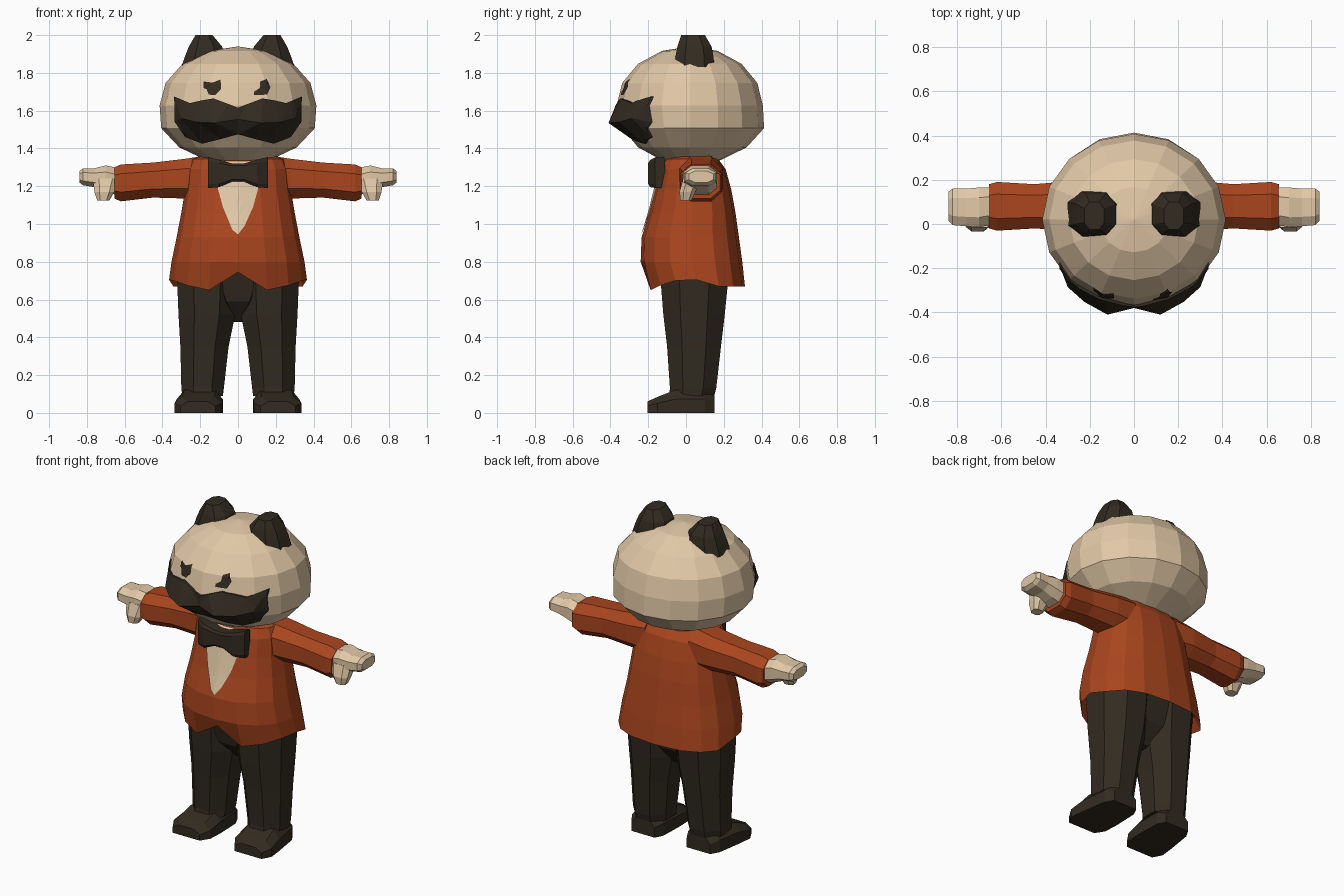
import bpy, bmesh, math
from mathutils import Vector
from mathutils.bvhtree import BVHTree

if "Cube" in bpy.data.objects:
    bpy.data.objects.remove(bpy.data.objects["Cube"])


def material(name, rgb):
    m = bpy.data.materials.new(name)
    m.diffuse_color = (*rgb, 1)
    m.use_nodes = True
    m.node_tree.nodes["Principled BSDF"].inputs["Base Color"].default_value = m.diffuse_color
    return m


CREAM = material("cream", (0.76, 0.58, 0.385))
RUST = material("rust_red", (0.40, 0.060, 0.013))
DARK = material("dark_brown", (0.032, 0.024, 0.015))


def finish(name, bm, mat, mirror=False):
    bmesh.ops.recalc_face_normals(bm, faces=bm.faces)
    me = bpy.data.meshes.new(name)
    bm.to_mesh(me)
    tree = BVHTree.FromBMesh(bm)
    bm.free()
    me.materials.append(mat)
    ob = bpy.data.objects.new(name, me)
    bpy.context.collection.objects.link(ob)
    if mirror:
        ob.modifiers.new("mirror", 'MIRROR').use_mirror_merge = False
    return tree


def loft(name, rings, mat, mirror=False):
    bm = bmesh.new()
    vs = [[bm.verts.new(p) for p in r] for r in rings]
    n = len(vs[0])
    for a, b in zip(vs, vs[1:]):
        for i in range(n):
            j = (i + 1) % n
            bm.faces.new((a[i], a[j], b[j], b[i]))
    bm.faces.new(vs[0])
    bm.faces.new(vs[-1])
    return finish(name, bm, mat, mirror)


def box_rings(axis, sections, cut=0.25):
    """Chamfered rectangles (position, u0, u1, v0, v1) stacked along an axis."""
    rings = []
    for t, u0, u1, v0, v1 in sections:
        cu, cv = (u1 - u0) * cut, (v1 - v0) * cut
        uv = [(u0 + cu, v0), (u1 - cu, v0), (u1, v0 + cv), (u1, v1 - cv),
              (u1 - cu, v1), (u0 + cu, v1), (u0, v1 - cv), (u0, v0 + cv)]
        rings.append([{'x': (t, u, v), 'y': (u, t, v), 'z': (u, v, t)}[axis] for u, v in uv])
    return rings


def front_y(tree, x, z):
    hit = tree.ray_cast(Vector((x, -2, z)), Vector((0, 1, 0)))[0]
    return hit.y if hit else 0.0


def plate(name, tree, outline, mat, lift=0.007):
    """Thin patch that follows the front of another part."""
    bm = bmesh.new()
    bm.faces.new([bm.verts.new((x, 0, z)) for x, z in outline])
    bmesh.ops.triangulate(bm, faces=bm.faces)
    bmesh.ops.subdivide_edges(bm, edges=bm.edges, cuts=5, use_grid_fill=True)
    for v in bm.verts:
        v.co.y = front_y(tree, v.co.x, v.co.z) - lift
    finish(name, bm, mat)


# Head, fuller at the lower sides and back
bm = bmesh.new()
bmesh.ops.create_uvsphere(bm, u_segments=16, v_segments=8, radius=1)
for v in bm.verts:
    x, y, z = v.co
    if z < -0.1:
        x *= 1.06
        y *= 1.1 if y > 0 else 1.0
    v.co = Vector((x * 0.415, y * 0.387 + 0.02, z * 0.313 + 1.627))
head = finish("head", bm, CREAM)

# Ears
loft("ears", box_rings('z', [(1.83, 0.07, 0.30, -0.06, 0.15), (1.89, 0.07, 0.28, -0.055, 0.145),
                             (1.94, 0.085, 0.26, -0.045, 0.135), (2.0, 0.135, 0.225, -0.025, 0.10)]),
     DARK, True)

# Eyes, slightly uneven
plate("left_eye", head, [(-0.183, 1.755), (-0.135, 1.748), (-0.092, 1.765), (-0.09, 1.715),
                         (-0.12, 1.682), (-0.155, 1.685), (-0.155, 1.71), (-0.183, 1.72)], DARK)
plate("right_eye", head, [(0.085, 1.682), (0.155, 1.685), (0.172, 1.725), (0.152, 1.768),
                          (0.118, 1.755), (0.115, 1.72), (0.085, 1.70)], DARK)

# Moustache: rim stands just off the head, ridge swells forward, skirt goes into the head
edge = [(0, 1.615), (0.05, 1.635), (0.13, 1.665), (0.19, 1.655), (0.255, 1.64), (0.338, 1.675),
        (0.335, 1.54), (0.28, 1.46), (0.19, 1.425), (0.09, 1.45), (0, 1.475)]
bm = bmesh.new()
rim = [bm.verts.new((x, front_y(head, x, z) - 0.014, z)) for x, z in edge]
ridge = [bm.verts.new(p) for p in [(0, -0.38, 1.555), (0.12, -0.41, 1.535),
                                   (0.225, -0.352, 1.54), (0.30, -0.285, 1.56)]]
links = [0, 1, 1, 2, 3, 3, 3, 3, 2, 1, 0]
for i in range(10):
    a, b = ridge[links[i]], ridge[links[i + 1]]
    bm.faces.new((rim[i], rim[i + 1], b) if a is b else (rim[i], rim[i + 1], b, a))
bmesh.ops.triangulate(bm, faces=bm.faces)
bmesh.ops.subdivide_edges(bm, edges=bm.edges, cuts=2, use_grid_fill=True)
for v in bm.verts:
    v.co.y = min(v.co.y, front_y(head, v.co.x, v.co.z) - 0.012)
outer = [e for e in bm.edges if e.is_boundary and e.verts[0].co.x + e.verts[1].co.x > 0.001]
for g in bmesh.ops.extrude_edge_only(bm, edges=outer)["geom"]:
    if isinstance(g, bmesh.types.BMVert):
        g.co.y += 0.06
finish("moustache", bm, DARK, True)

# Jacket body: recessed underside, rounder front, boxier back, hem dips beside the opening
N = 16
rings = []
for z, rx, y0, y1 in [(0.755, 0.33, -0.19, 0.28), (0.68, 0.365, -0.205, 0.312), (0.80, 0.352, -0.24, 0.298),
                      (0.93, 0.325, -0.235, 0.28), (1.06, 0.30, -0.195, 0.262),
                      (1.18, 0.28, -0.165, 0.24), (1.29, 0.27, -0.14, 0.21),
                      (1.345, 0.245, -0.11, 0.17), (1.375, 0.16, -0.06, 0.12)]:
    ring = []
    for i in range(N):
        a = 2 * math.pi * i / N
        s, c = math.sin(a), -math.cos(a)
        p = 0.9 if c < 0 else 0.8
        x = rx * math.copysign(abs(s) ** p, s)
        y = (y0 + y1) / 2 + (y1 - y0) / 2 * math.copysign(abs(c) ** p, c)
        hem = {0: 0.745, 1: 0.65, 2: 0.675, 3: 0.70, 4: 0.705}.get(min(i, N - i), 0.67)
        ring.append((x, y, hem if z == 0.68 else z))
    rings.append(ring)
jacket = loft("jacket", rings, RUST)

# Shirt front
plate("shirt", jacket, [(0, 0.945), (0.035, 0.99), (0.08, 1.09), (0.11, 1.2), (0.11, 1.33), (-0.11, 1.33),
                        (-0.11, 1.2), (-0.08, 1.09), (-0.03, 0.97)], CREAM)

# Neck
loft("neck", box_rings('z', [(1.3, -0.15, 0.15, -0.09, 0.14), (1.42, -0.15, 0.15, -0.09, 0.14)]), CREAM)

# Bow tie
half = [(-0.16, -0.165, -0.11, 1.19, 1.355), (-0.10, -0.2, -0.11, 1.195, 1.34),
        (-0.03, -0.195, -0.11, 1.225, 1.32)]
loft("bow_tie", box_rings('x', half + [(-s[0], *s[1:]) for s in reversed(half)], 0.12), DARK)

# Sleeves
loft("sleeves", box_rings('x', [(0.15, -0.05, 0.19, 1.12, 1.365), (0.28, -0.03, 0.195, 1.135, 1.345),
                                (0.45, -0.02, 0.18, 1.14, 1.325), (0.62, -0.03, 0.19, 1.12, 1.315),
                                (0.655, -0.02, 0.18, 1.135, 1.30)]), RUST, True)

# Hands
loft("hands", box_rings('x', [(0.63, 0.0, 0.165, 1.15, 1.295), (0.70, -0.015, 0.165, 1.17, 1.31),
                              (0.76, -0.01, 0.16, 1.195, 1.295), (0.82, -0.005, 0.16, 1.205, 1.295),
                              (0.84, 0.015, 0.145, 1.22, 1.28)]), CREAM, True)
loft("thumbs", box_rings('z', [(1.24, 0.63, 0.77, -0.015, 0.08), (1.17, 0.655, 0.76, -0.035, 0.05),
                               (1.125, 0.68, 0.745, -0.03, 0.03)]), CREAM, True)

# Trousers
loft("trouser_legs", box_rings('z', [(0.09, 0.08, 0.295, -0.09, 0.15), (0.13, 0.075, 0.30, -0.085, 0.16),
                                     (0.35, 0.05, 0.305, -0.10, 0.185), (0.52, 0.015, 0.315, -0.12, 0.205),
                                     (0.77, 0.0, 0.325, -0.14, 0.23)], 0.28), DARK, True)
loft("trouser_seat", box_rings('z', [(0.48, -0.03, 0.03, 0.0, 0.10), (0.59, -0.12, 0.12, -0.10, 0.18),
                                     (0.77, -0.25, 0.25, -0.14, 0.22)]), DARK)

# Shoes: flat-soled loft from heel to toe
shoe = []
for y, x0, x1, h in [(0.15, 0.11, 0.27, 0.10), (0.10, 0.085, 0.30, 0.125), (-0.06, 0.08, 0.325, 0.12),
                     (-0.15, 0.085, 0.335, 0.085), (-0.205, 0.12, 0.305, 0.06)]:
    shoe.append([(x0, y, 0), (x1, y, 0), (x1, y, h * 0.6), (x1 - 0.04, y, h),
                 (x0 + 0.04, y, h), (x0, y, h * 0.6)])
loft("shoes", shoe, DARK, True)
